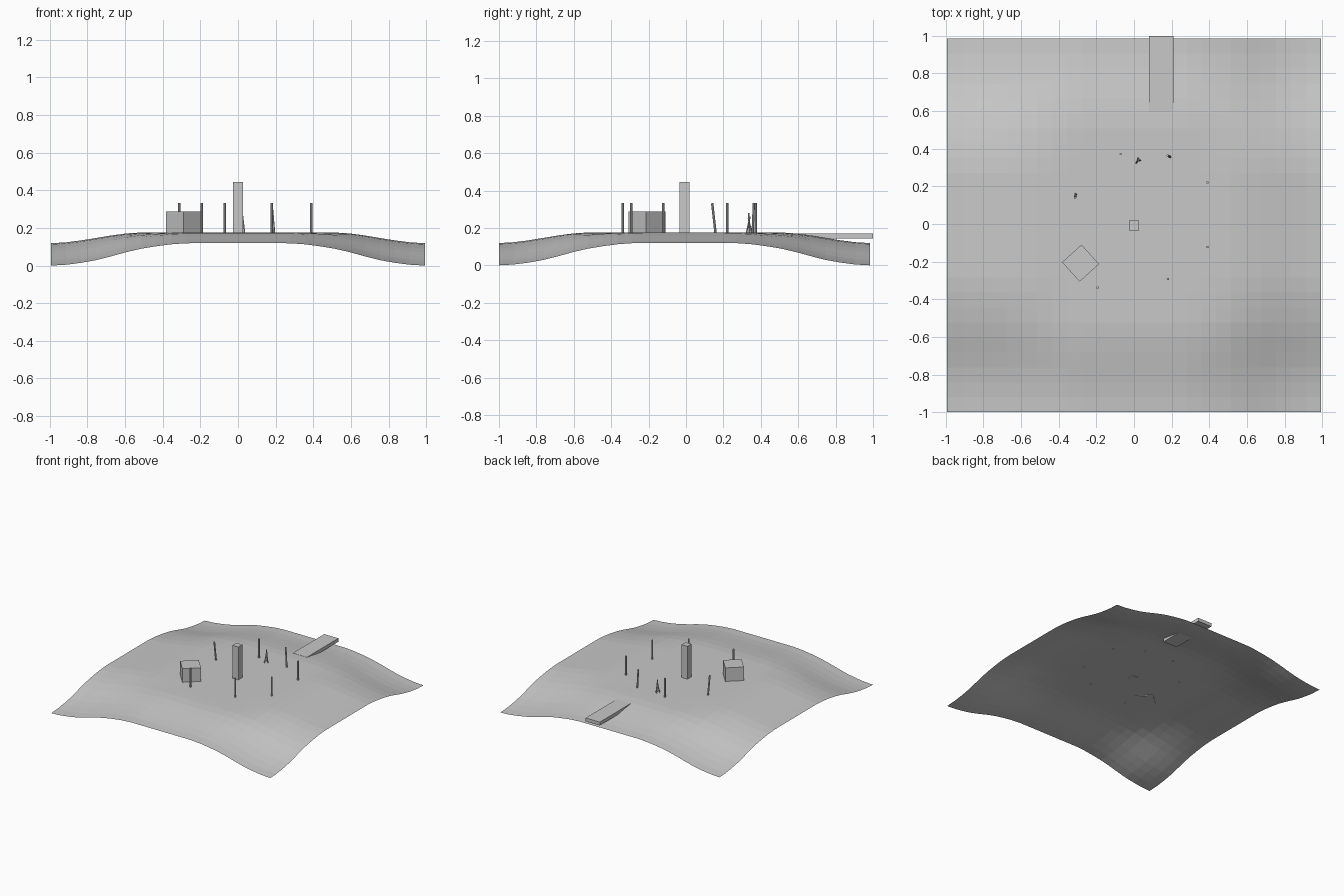
import bpy, bmesh, math
from mathutils import Vector, Matrix

if "Cube" in bpy.data.objects:
    bpy.data.objects.remove(bpy.data.objects["Cube"])

grey = bpy.data.materials.new("plain_grey")
grey.diffuse_color = (0.58, 0.58, 0.58, 1)
grey.use_nodes = True
grey.node_tree.nodes["Principled BSDF"].inputs["Base Color"].default_value = grey.diffuse_color

CY = -0.0075      # centre of the ground sheet in y
HALF = 0.9925     # half width of the ground sheet
TOP = 0.176       # height of the flat hilltop


def smooth(v, a, b):
    t = min(max((abs(v) - a) / (b - a), 0), 1)
    return t * t * (3 - 2 * t)


def finish(bm, name):
    mesh = bpy.data.meshes.new(name)
    bm.to_mesh(mesh)
    bm.free()
    mesh.materials.append(grey)
    obj = bpy.data.objects.new(name, mesh)
    bpy.context.collection.objects.link(obj)
    return obj


def box(name, centre, size, turn=0):
    bm = bmesh.new()
    bmesh.ops.create_cube(bm, size=1, matrix=Matrix.Translation(centre)
                          @ Matrix.Rotation(math.radians(turn), 4, 'Z')
                          @ Matrix.Diagonal((*size, 1)))
    return finish(bm, name)


def stick(name, foot, head, radius):
    foot, head = Vector(foot), Vector(head)
    axis = head - foot
    bm = bmesh.new()
    bmesh.ops.create_cone(bm, cap_ends=True, segments=8, radius1=radius, radius2=radius,
                          depth=axis.length,
                          matrix=Matrix.Translation((foot + head) / 2)
                          @ axis.to_track_quat('Z', 'Y').to_matrix().to_4x4())
    return finish(bm, name)


# Ground: thin flat-shaded sheet, level on top, falling to the edges and more to the corners
bm = bmesh.new()
bmesh.ops.create_grid(bm, x_segments=25, y_segments=25, size=HALF)
for v in bm.verts:
    x, y = v.co.x, v.co.y
    drop = 0.057 * (smooth(x, 0.5, 1) + smooth(y, 0.5, 1))
    drop += 0.062 * smooth(x, 0.25, 0.8) * smooth(y, 0.25, 0.8)
    v.co.z = TOP - drop
    v.co.y += CY
finish(bm, "ground")

# Central pillar, turned block and jetty slab
box("pillar", (0, CY, 0.308), (0.052, 0.052, 0.274))
box("block", (-0.284, -0.208, 0.229), (0.139, 0.139, 0.116), 42)
box("jetty", (0.145, 0.797, 0.157), (0.128, 0.406, 0.028))

# Ring of posts: foot x, foot y, lean x, lean y
posts = [(0.39, 0.22, 0, 0), (0.39, -0.122, 0, 0), (0.18, -0.292, 0, 0),
         (-0.193, -0.338, 0, 0), (-0.07, 0.372, 0, 0),
         (-0.31, 0.158, -0.003, -0.018), (0.192, 0.356, -0.014, 0.007)]
for x, y, dx, dy in posts:
    stick("post", (x, y, TOP - 0.004), (x + dx, y + dy, 0.332), 0.0065)

# Small leaning sticks
stick("leaning_stick", (0.034, 0.338, TOP), (0.022, 0.336, 0.28), 0.004)
stick("leaning_stick", (0.012, 0.324, TOP), (0.022, 0.342, 0.26), 0.004)
stick("leaning_stick", (0.022, 0.35, TOP), (0.02, 0.334, 0.25), 0.004)
